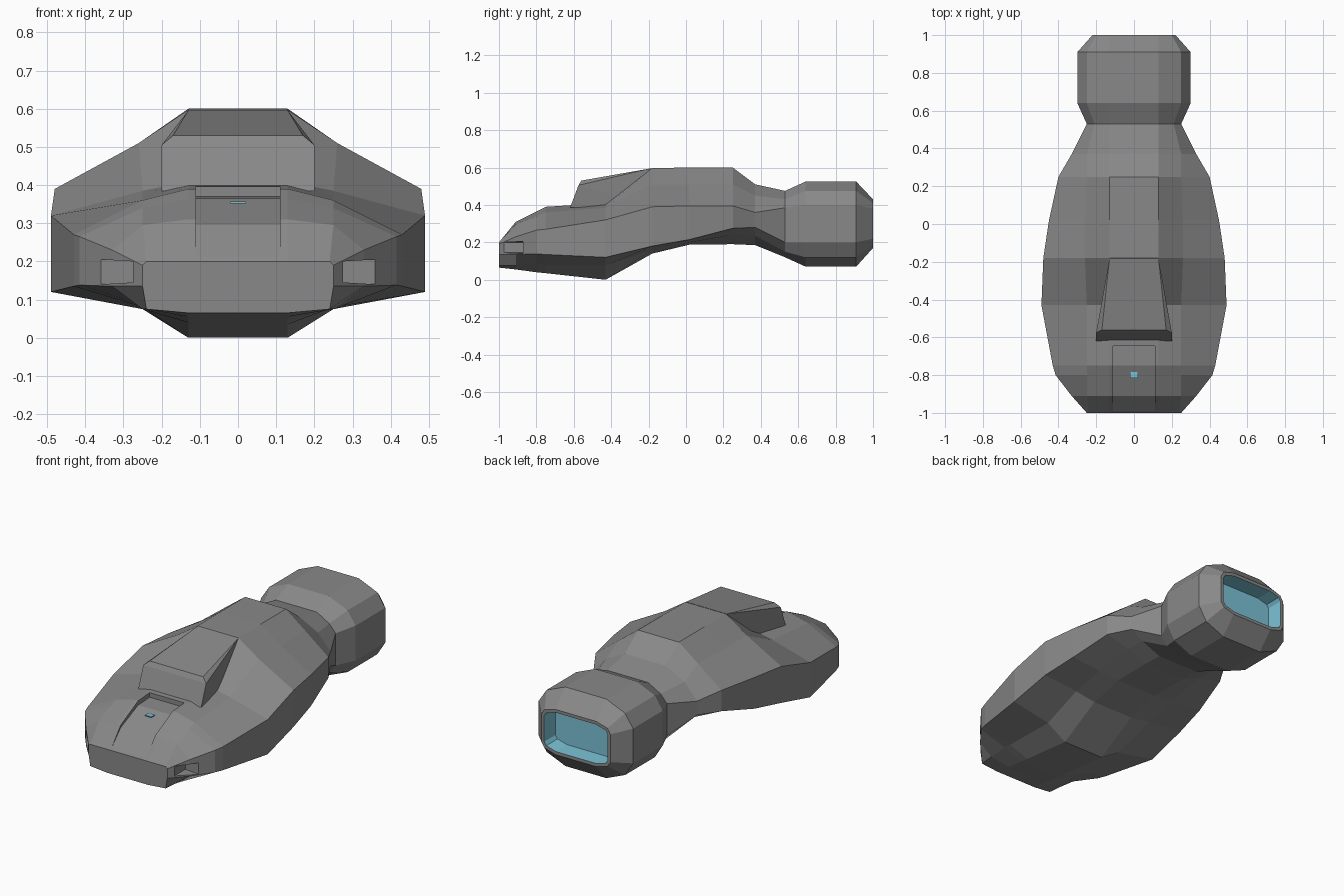
import bpy, bmesh

if "Cube" in bpy.data.objects:
    bpy.data.objects.remove(bpy.data.objects["Cube"])

def material(name, rgb):
    m = bpy.data.materials.new(name)
    m.diffuse_color = (*rgb, 1)
    m.use_nodes = True
    m.node_tree.nodes["Principled BSDF"].inputs["Base Color"].default_value = m.diffuse_color
    return m

GREY = material("hull grey", (0.25, 0.25, 0.25))
BLUE = material("glow blue", (0.2, 0.54, 0.67))

def finish(bm, name, mats):
    bmesh.ops.recalc_face_normals(bm, faces=bm.faces[:])
    me = bpy.data.meshes.new(name)
    bm.to_mesh(me)
    bm.free()
    for m in mats:
        me.materials.append(m)
    ob = bpy.data.objects.new(name, me)
    bpy.context.collection.objects.link(ob)
    return ob

def convex(points, name, mats):
    bm = bmesh.new()
    vs = [bm.verts.new(p) for p in points]
    res = bmesh.ops.convex_hull(bm, input=vs)
    junk = {g for g in res["geom_interior"] + res["geom_unused"]
            if isinstance(g, bmesh.types.BMVert)}
    bmesh.ops.delete(bm, geom=list(junk), context='VERTS')
    return finish(bm, name, mats)

# hull stations: y, half width, chamfer x, then heights from keel to roof
TOP_X = 0.13
STATIONS = [
    (-1.00, .25, .24, .065, .075, .135, .19, .20, .20),
    (-.91, .33, .25, .055, .075, .135, .23, .295, .31),
    (-.80, .415, .25, .04, .085, .138, .265, .34, .365),
    (-.75, .43, .25, .035, .08, .135, .27, .36, .39),
    (-.43, .49, .25, .0, .075, .12, .32, .385, .41),
    (-.18, .48, .26, .14, .16, .18, .39, .51, .597),
    (.02, .45, .26, .188, .20, .215, .395, .51, .60),
    (.25, .40, .25, .19, .24, .275, .395, .51, .60),
    (.37, .33, .25, .185, .235, .28, .36, .45, .51),
    (.53, .25, .21, .12, .15, .20, .385, .43, .475),
    (.64, .30, .25, .07, .12, .20, .40, .475, .525),
    (.91, .30, .25, .07, .12, .20, .40, .475, .525),
    (1.00, .22, .20, .17, .19, .22, .38, .41, .43),
]
bm = bmesh.new()
rings = []
for y, w, c, *zs in STATIONS:
    half = list(zip((TOP_X, c, w, w, c, TOP_X), zs))
    outline = half + [(-x, z) for x, z in reversed(half)]
    rings.append([bm.verts.new((x, y, z)) for x, z in outline])
for a, b in zip(rings, rings[1:]):
    for i in range(len(a)):
        j = (i + 1) % len(a)
        bm.faces.new((a[i], a[j], b[j], b[i]))
bm.faces.new(rings[0])
rear = bm.faces.new(rings[-1])
bmesh.ops.recalc_face_normals(bm, faces=bm.faces[:])
# hollow exhaust with thin rim
bmesh.ops.inset_region(bm, faces=[rear], thickness=0.018, use_even_offset=True)
walls = bmesh.ops.inset_region(bm, faces=[rear], thickness=0.002, depth=-0.1)["faces"]
for f in walls + [rear]:
    f.material_index = 1
hull = finish(bm, "hull", [GREY, BLUE])

# cutters: sunken hood panel and two front light pockets
floor = [(-.99, .212), (-.91, .295), (-.75, .365), (-.645, .37)]
bm = bmesh.new()
sec = floor + [(-.645, .5), (-.99, .5)]
left = bm.faces.new([bm.verts.new((-.11, y, z)) for y, z in sec])
ext = bmesh.ops.extrude_face_region(bm, geom=[left])
bmesh.ops.translate(bm, vec=(.22, 0, 0),
                    verts=[v for v in ext["geom"] if isinstance(v, bmesh.types.BMVert)])
cutters = [finish(bm, "hood_cutter", [GREY])]
for s in (-1, 1):
    pts = [(s * x, y, z) for y in (-1.1, -.872)
           for x, z in ((.275, .145), (.36, .14), (.36, .205), (.275, .2))]
    cutters.append(convex(pts, "light_cutter", [GREY]))
for c in cutters:
    c.hide_render = True
    mod = hull.modifiers.new("cut", 'BOOLEAN')
    mod.operation = 'DIFFERENCE'
    mod.solver = 'EXACT'
    mod.object = c
bpy.context.view_layer.update()
cut = bpy.data.meshes.new_from_object(
    hull.evaluated_get(bpy.context.evaluated_depsgraph_get()))
hull.modifiers.clear()
hull.data = cut
for c in cutters:
    bpy.data.objects.remove(c)

# raised scoop ahead of the roof
half = [(.20, -.62, .385), (.20, -.575, .505), (.17, -.56, .53),
        (.13, -.185, .596), (.13, -.185, .40)]
convex([(s * x, y, z) for s in (-1, 1) for x, y, z in half], "roof_scoop", [GREY])

# small lamp on the hood
convex([(x, -.8 + y, z) for x in (-.02, .02) for y in (-.016, .016)
        for z in (.352, .357)], "hood_lamp", [BLUE])
